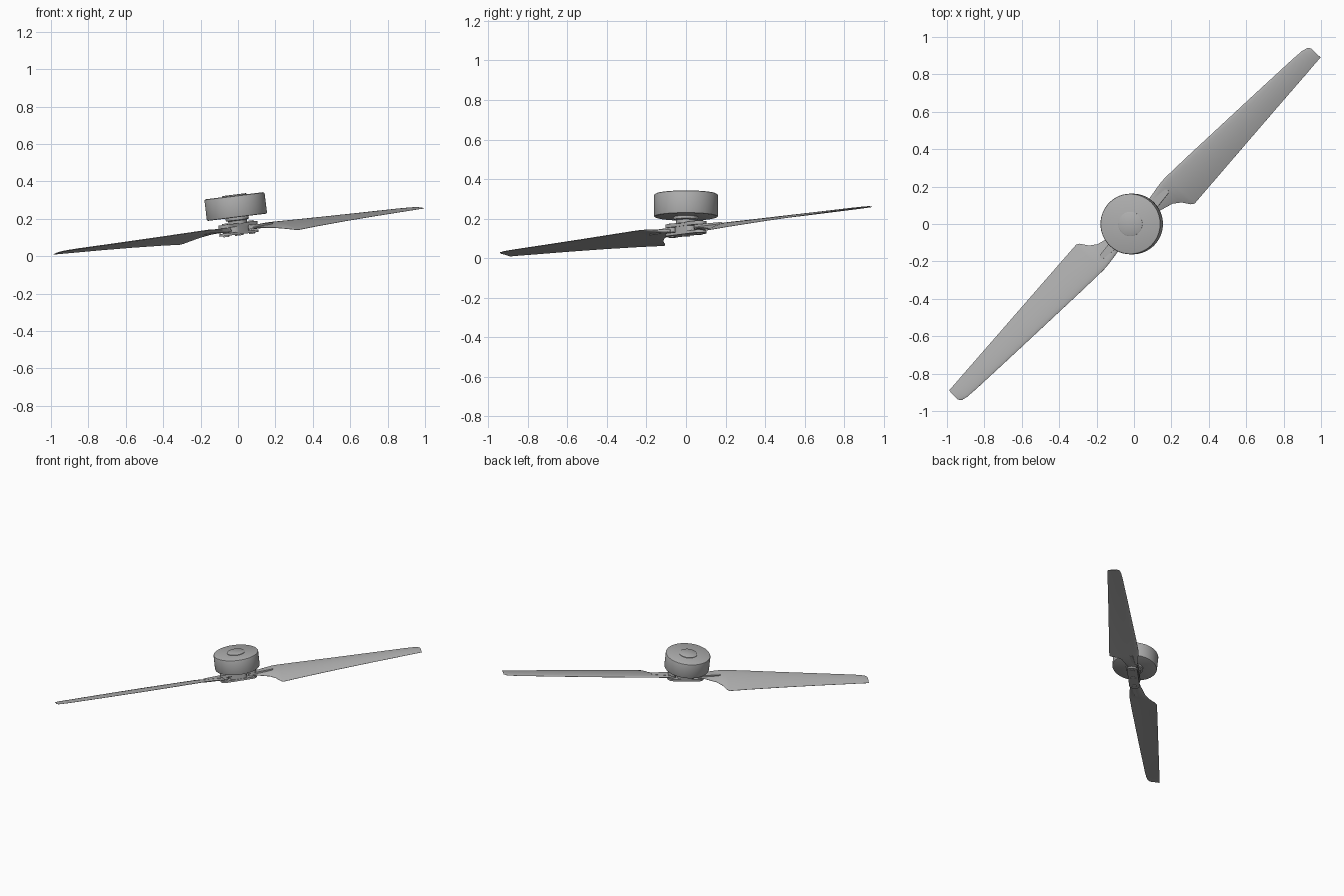
import bpy, bmesh, math
from mathutils import Matrix

if "Cube" in bpy.data.objects:
    bpy.data.objects.remove(bpy.data.objects["Cube"])

# Shared tilted frame: hub centre, spin axis leaning toward -x
TILT = Matrix.Translation((0.003, 0, 0.143)) @ Matrix.Rotation(math.radians(-7.1), 4, 'Y')
SPAN = TILT @ Matrix.Rotation(math.radians(45), 4, 'Z')   # x runs along the blades
TURN = Matrix.Rotation(math.pi, 4, 'Z')

grey = bpy.data.materials.new("plain grey")
grey.diffuse_color = (0.42, 0.42, 0.42, 1)
grey.use_nodes = True
grey.node_tree.nodes["Principled BSDF"].inputs["Base Color"].default_value = grey.diffuse_color


def finish(name, bm, matrix, angle=35):
    bmesh.ops.recalc_face_normals(bm, faces=bm.faces)
    me = bpy.data.meshes.new(name)
    bm.to_mesh(me)
    bm.free()
    me.materials.append(grey)
    ob = bpy.data.objects.new(name, me)
    bpy.context.collection.objects.link(ob)
    ob.matrix_world = matrix
    bpy.ops.object.select_all(action='DESELECT')
    ob.select_set(True)
    bpy.context.view_layer.objects.active = ob
    bpy.ops.object.shade_smooth_by_angle(angle=math.radians(angle))
    return ob


def lathe(name, profile, matrix, n=64):
    """Revolve (radius, height) points, starting and ending on the axis."""
    bm = bmesh.new()
    vs = [bm.verts.new((r, 0, z)) for r, z in profile]
    es = [bm.edges.new(p) for p in zip(vs, vs[1:])]
    bmesh.ops.spin(bm, geom=vs + es, cent=(0, 0, 0), axis=(0, 0, 1),
                   angle=math.tau, steps=n)
    bmesh.ops.remove_doubles(bm, verts=bm.verts, dist=1e-5)
    return finish(name, bm, matrix)


def slab(name, outline, z0, z1, matrix):
    """Extrude a flat outline from z0 to z1."""
    bm = bmesh.new()
    f = bm.faces.new([bm.verts.new((x, y, z0)) for x, y in outline])
    ext = bmesh.ops.extrude_face_region(bm, geom=[f])['geom']
    bmesh.ops.translate(bm, vec=(0, 0, z1 - z0),
                        verts=[v for v in ext if isinstance(v, bmesh.types.BMVert)])
    return finish(name, bm, matrix)


def capsule(x0, r0, x1, r1, n=10):
    """Outline with a round end of radius r0 at x0 and r1 at x1."""
    pts = []
    for cx, r, start in ((x1, r1, -90), (x0, r0, 90)):
        for i in range(n + 1):
            a = math.radians(start + 180 * i / n)
            pts.append((cx + r * math.cos(a), r * math.sin(a)))
    return pts


# Blade stations: span, leading edge, trailing edge, pitch slope, thickness
STATIONS = [
    (0.085, 0.030, -0.030, 0.00, 0.022), (0.130, 0.036, -0.040, 0.08, 0.020),
    (0.170, 0.042, -0.052, 0.18, 0.017), (0.219, 0.050, -0.066, 0.25, 0.015),
    (0.258, 0.055, -0.095, 0.28, 0.014), (0.286, 0.057, -0.137, 0.28, 0.014),
    (0.304, 0.057, -0.148, 0.28, 0.014), (0.450, 0.053, -0.138, 0.25, 0.013),
    (0.700, 0.043, -0.121, 0.21, 0.012), (0.950, 0.033, -0.104, 0.18, 0.010),
    (1.223, 0.021, -0.086, 0.15, 0.008), (1.290, 0.016, -0.081, 0.14, 0.006),
    (1.325, 0.007, -0.079, 0.14, 0.005), (1.337, -0.010, -0.078, 0.14, 0.004),
]
CHORD = [0, 0.03, 0.1, 0.2, 0.35, 0.5, 0.65, 0.8, 0.92, 1]


def blade(name, matrix):
    bm = bmesh.new()
    rings = []
    for u, lead, trail, slope, thick in STATIONS:
        upper, lower = [], []
        for t in CHORD:
            v = lead + (trail - lead) * t
            mid = v * slope + 0.12 * (lead - trail) * t * (1 - t)
            half = thick * (math.sqrt(t) * (1 - t) * 1.3 + 0.06)
            upper.append(bm.verts.new((u, v, mid + half)))
            lower.append(bm.verts.new((u, v, mid - half)))
        rings.append(upper + lower[::-1])
    n = len(rings[0])
    for a, b in zip(rings, rings[1:]):
        for i in range(n):
            j = (i + 1) % n
            bm.faces.new((a[i], a[j], b[j], b[i]))
    bm.faces.new(rings[0])
    bm.faces.new(rings[-1])
    return finish(name, bm, matrix, 40)


# Motor bell with rounded rims and a low raised cap
lathe("motor_bell", [(0, 0.066), (0.155, 0.066), (0.160, 0.068), (0.162, 0.073),
                     (0.162, 0.174), (0.160, 0.179), (0.154, 0.182), (0, 0.182)], TILT, 96)
lathe("motor_cap", [(0, 0.180), (0.065, 0.180), (0.065, 0.186), (0.062, 0.188), (0, 0.188)], TILT)

# Adaptor between motor and hub, and the lower shaft nut
lathe("motor_adaptor", [(0, 0.030), (0.050, 0.030), (0.050, 0.048), (0.062, 0.052),
                        (0.062, 0.068), (0, 0.068)], TILT)
lathe("shaft_nut", [(0, -0.032), (0.022, -0.032), (0.022, -0.020), (0, -0.020)], TILT, 6)

# Hub plates clamping the blade roots
slab("upper_hub_plate", capsule(-0.095, 0.038, 0.095, 0.038), 0.016, 0.034, SPAN)
slab("lower_hub_plate", capsule(-0.095, 0.038, 0.095, 0.038), -0.026, -0.012, SPAN)
slab("hub_core", capsule(-0.030, 0.034, 0.030, 0.034), -0.014, 0.018, SPAN)

# Two blades, each with its root tongue and pivot bolt
for side, m in (("right", SPAN), ("left", SPAN @ TURN)):
    blade(side + "_blade", m)
    slab(side + "_root_tongue", capsule(0.100, 0.030, 0.242, 0.014), -0.006, 0.016, m)
    bolt = m @ Matrix.Translation((0.098, 0, 0))
    lathe(side + "_pivot_bolt", [(0, -0.032), (0.016, -0.032), (0.016, 0.040), (0, 0.040)], bolt, 24)
